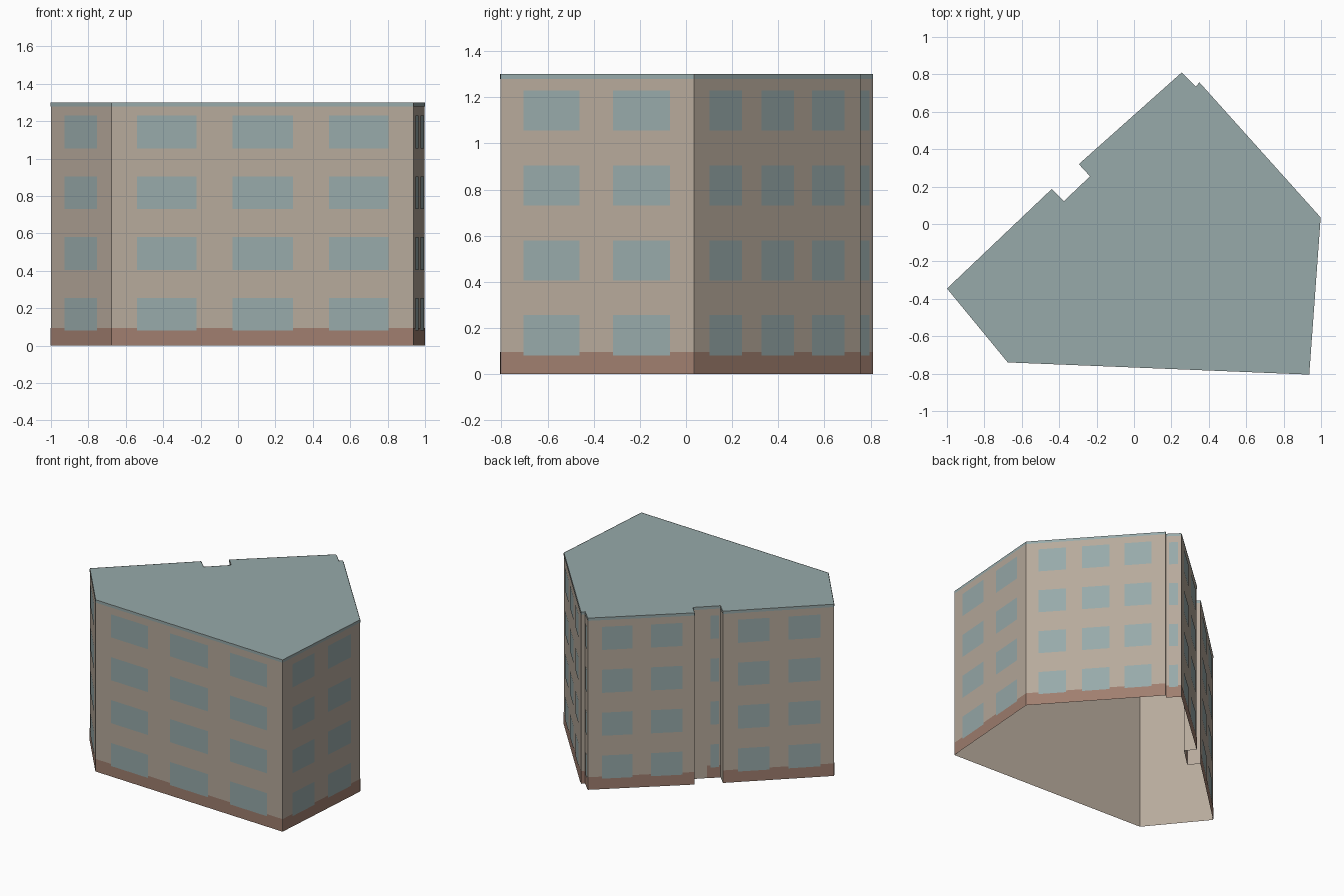
import bpy
from mathutils import Vector

cube = bpy.data.objects.get("Cube")
if cube:
    bpy.data.objects.remove(cube, do_unlink=True)


def material(name, rgb):
    m = bpy.data.materials.new(name)
    m.use_nodes = True
    m.diffuse_color = (*rgb, 1)
    bsdf = m.node_tree.nodes["Principled BSDF"]
    bsdf.inputs["Base Color"].default_value = (*rgb, 1)
    bsdf.inputs["Roughness"].default_value = 0.9
    return m


BEIGE = material("beige plaster", (0.47, 0.40, 0.33))
BROWN = material("brown plinth", (0.35, 0.21, 0.16))
GLASS = material("grey blue glass", (0.31, 0.40, 0.40))
ROOF = material("grey blue roof", (0.31, 0.40, 0.40))

HEIGHT = 1.3
PLINTH_TOP = 0.095
BAND_BOTTOM = 1.28
SILLS = (0.08, 0.405, 0.73, 1.055)
WINDOW_HEIGHT = 0.175

# Footprint corners, counter-clockwise, each with the window spans
# (as fractions) of the wall that starts there
FOOTPRINT = [
    ((-0.675, -0.74), [(0.084, 0.282), (0.4, 0.602), (0.72, 0.918)]),
    ((0.937, -0.805), [(0.12, 0.41), (0.583, 0.875)]),
    ((0.998, 0.035), [(0.09, 0.285), (0.4, 0.596), (0.706, 0.9)]),
    ((0.35, 0.757), []),
    ((0.33, 0.735), [(0.22, 0.78)]),
    ((0.255, 0.81), [(0.133, 0.42), (0.59, 0.885)]),
    ((-0.295, 0.32), []),
    ((-0.235, 0.255), [(0.63, 0.94)]),
    ((-0.375, 0.122), []),
    ((-0.44, 0.187), [(0.134, 0.42), (0.59, 0.875)]),
    ((-1.0, -0.345), [(0.235, 0.77)]),
]
RECESS = 7
BARE = (6, 8)
corners = [Vector((*c, 0)) for c, _ in FOOTPRINT]
count = len(corners)


def wall_panel(i, t0, t1, z0, z1, offset=0.0):
    """Four points of a panel lying on wall i, pushed outward by offset."""
    a, b = corners[i], corners[(i + 1) % count]
    d = b - a
    out = Vector((d.y, -d.x, 0)).normalized() * offset
    p, q = a + d * t0 + out, a + d * t1 + out
    lo, hi = Vector((0, 0, z0)), Vector((0, 0, z1))
    return [p + lo, q + lo, q + hi, p + hi]


def build(name, polygons, mat):
    verts, faces = [], []
    for poly in polygons:
        faces.append(range(len(verts), len(verts) + len(poly)))
        verts.extend(poly)
    mesh = bpy.data.meshes.new(name)
    mesh.from_pydata(verts, [], [list(f) for f in faces])
    mesh.materials.append(mat)
    mesh.update()
    obj = bpy.data.objects.new(name, mesh)
    bpy.context.collection.objects.link(obj)
    return obj


# Open-bottomed wall shell and flat roof
build("walls", [wall_panel(i, 0, 1, 0, HEIGHT) for i in range(count)], BEIGE)
build("roof", [[c + Vector((0, 0, HEIGHT)) for c in corners]], ROOF)

# Painted plinth, covering only half of the recessed wall
build("plinth", [wall_panel(i, 0.52 if i == RECESS else 0, 1, 0, PLINTH_TOP, 0.002)
                 for i in range(count) if i not in BARE], BROWN)

# Roof edge band
build("roof_band", [wall_panel(i, 0, 1, BAND_BOTTOM, HEIGHT, 0.002)
                    for i in range(count)], ROOF)

# Four storeys of windows
build("windows", [wall_panel(i, t0, t1, z, z + WINDOW_HEIGHT, 0.004)
                  for i, (_, spans) in enumerate(FOOTPRINT)
                  for t0, t1 in spans for z in SILLS], GLASS)
